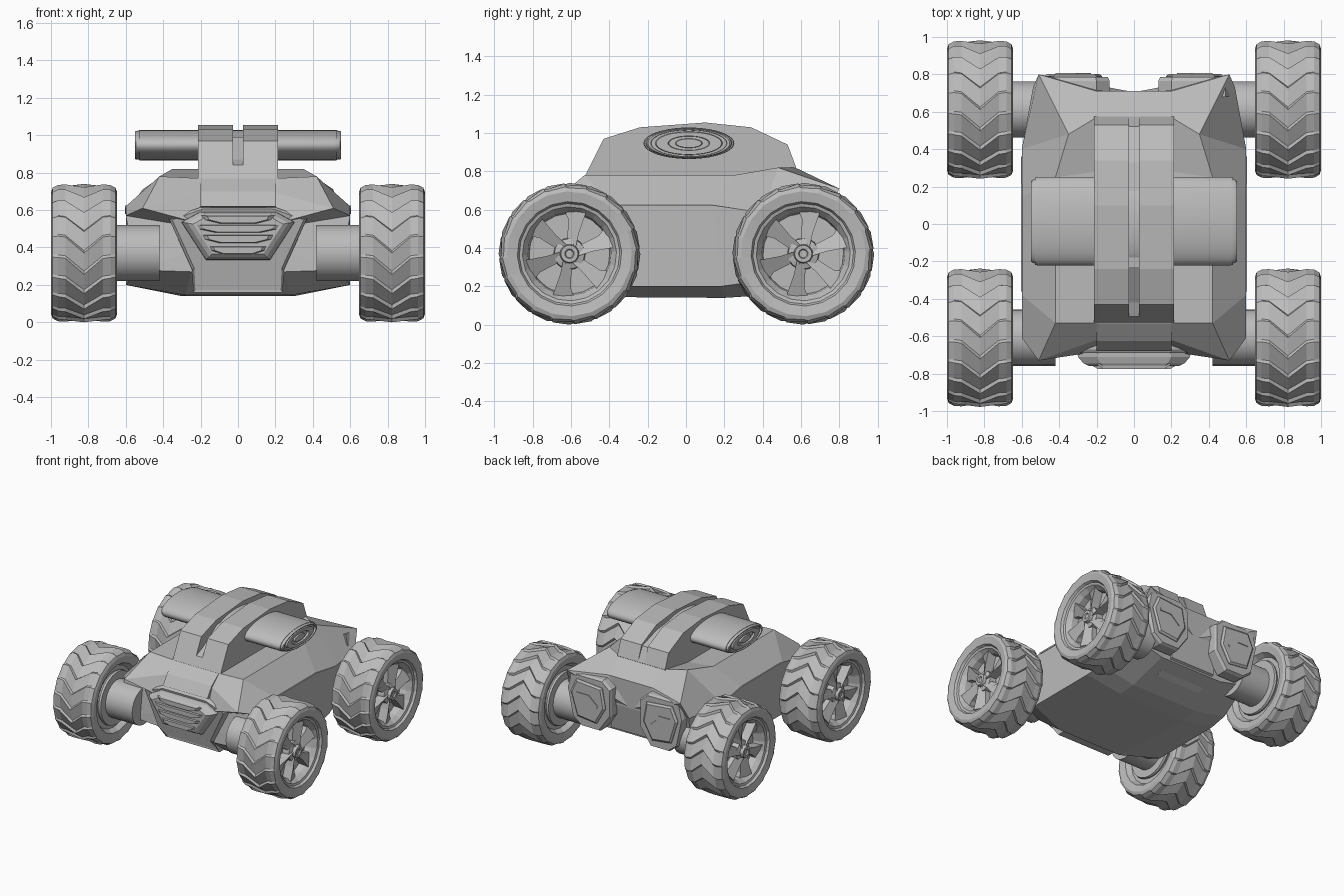
import bpy, bmesh, math

cube = bpy.data.objects.get("Cube")
if cube:
    bpy.data.objects.remove(cube, do_unlink=True)

grey = bpy.data.materials.new("plain grey")
grey.use_nodes = True
grey.diffuse_color = (0.5, 0.5, 0.5, 1)
bsdf = next(n for n in grey.node_tree.nodes if n.type == 'BSDF_PRINCIPLED')
bsdf.inputs["Base Color"].default_value = (0.5, 0.5, 0.5, 1)


def loft(name, rings, poke=False, smooth=False):
    """Skin a list of equal-length point rings and close both ends."""
    bm = bmesh.new()
    rows = [[bm.verts.new(p) for p in ring] for ring in rings]
    n = len(rows[0])
    for a, b in zip(rows, rows[1:]):
        for i in range(n):
            j = (i + 1) % n
            bm.faces.new((a[i], a[j], b[j], b[i]))
    caps = [bm.faces.new(rows[0]), bm.faces.new(rows[-1])]
    if poke:
        bmesh.ops.poke(bm, faces=caps)
    bmesh.ops.recalc_face_normals(bm, faces=bm.faces[:])
    mesh = bpy.data.meshes.new(name)
    bm.to_mesh(mesh)
    bm.free()
    mesh.materials.append(grey)
    ob = bpy.data.objects.new(name, mesh)
    bpy.context.scene.collection.objects.link(ob)
    if smooth:
        bpy.ops.object.select_all(action='DESELECT')
        ob.select_set(True)
        bpy.context.view_layer.objects.active = ob
        bpy.ops.object.shade_smooth_by_angle(angle=math.radians(30))
    return ob


def plate(name, pts, steps):
    """Extrude an (x, z) outline along y; steps are (y, scale) pairs."""
    cx = sum(p[0] for p in pts) / len(pts)
    cz = sum(p[1] for p in pts) / len(pts)
    return loft(name, [[(cx + (x - cx) * k, y, cz + (z - cz) * k) for x, z in pts]
                       for y, k in steps])


def mirrored(half):
    return half + [(-x, z) for x, z in reversed(half)]


def slab(name, pts, x0, x1):
    """Extrude a (y, z) outline along x."""
    return loft(name, [[(x, y, z) for y, z in pts] for x in (x0, x1)])


def turned(name, centre, prof, seg=24, sy=1.0, sz=1.0, side=1):
    """Turn an (x, radius) profile about the x axis."""
    cx, cy, cz = centre
    return loft(name, [[(cx + side * x, cy + r * sy * math.cos(t), cz + r * sz * math.sin(t))
                        for t in [2 * math.pi * i / seg for i in range(seg)]]
                       for x, r in prof], smooth=True)


# Main hull: half sections running deck, shoulder, skirt, belly
hull = [
    [(.2, -.62, .69), (.51, -.73, .61), (.6, -.61, .57), (.54, -.65, .28), (.25, -.66, .27)],
    [(.2, -.53, .77), (.42, -.53, .78), (.6, -.38, .62), (.6, -.42, .2), (.28, -.5, .145)],
    [(.2, .28, .77), (.42, .25, .78), (.6, .14, .62), (.6, .18, .2), (.3, .2, .14)],
    [(.2, .57, .82), (.35, .48, .82), (.6, .4, .585), (.59, .33, .22), (.3, .35, .15)],
    [(.2, .71, .72), (.51, .8, .71), (.54, .73, .57), (.5, .67, .3), (.28, .65, .26)],
]
loft("hull", [s + [(-x, y, z) for x, y, z in reversed(s)] for s in hull], poke=True)

# Shoulder trim rails along the sides
for s, tag in ((1, "left"), (-1, "right")):
    slab(tag + "_shoulder_rail", [(-.36, .612), (.14, .612), (.36, .58),
                                  (.36, .59), (.14, .624), (-.36, .624)], s * .57, s * .604)

# Roof spine: two rails with a sunken core between them
spine = [(-.53, .77), (-.43, .97), (-.24, 1.03), (.1, 1.055), (.34, 1.03),
         (.53, .94), (.575, .82), (.5, .72), (-.5, .72)]
for s, tag in ((1, "left"), (-1, "right")):
    slab(tag + "_roof_rail", spine, s * .028, s * .215)
core = [(-.53, .72), (-.53, .77), (-.495, .84), (-.42, .87), (-.23, .99), (.1, 1.015),
        (.33, .99), (.52, .93), (.575, .82), (.5, .72)]
slab("roof_core", core, -.03, .03)

# Cross pod through the roof with grooved end caps
half = [(.515, 1), (.53, .98), (.53, .95), (.545, .93), (.55, .9), (.55, .84), (.535, .83),
        (.535, .74), (.55, .72), (.55, .46), (.535, .44), (.535, .3), (.548, .28), (.548, .02)]
turned("cross_pod", (0, .015, .947), [(-x, r) for x, r in reversed(half)] + half,
       seg=40, sy=.237, sz=.082)

# Nose panel with swept-back chin
panel = mirrored([(.2, .615), (.37, .555), (.245, .28), (.24, .16)])
nose = plate("nose_panel", panel, [(-.5, 1), (-.67, 1), (-.69, .95)])
for v in nose.data.vertices:
    if v.co.z < .22 and v.co.y < -.6:
        v.co.y = -.58
hood = [(-.48, .78), (-.535, .768), (-.625, .70), (-.68, .62), (-.5, .6)]
slab("hood_panel", hood, -.2, .2)

# Bulging grille with raised slats
plate("grille", mirrored([(.2, .59), (.3, .535), (.17, .335)]),
      [(-.64, 1.03), (-.71, 1), (-.745, .9), (-.76, .8)])
for i, (z, w) in enumerate([(.55, .2), (.5, .235), (.445, .2), (.385, .16)]):
    bar = mirrored([(w, z + .022), (w * .94, z - .002), (w * .55, z - .022)])
    plate(f"grille_slat_{i + 1}", bar, [(-.71, 1), (-.755, .97), (-.775, .82)])

# Tail: centre block plus lamp pods on each side
slab("tail_block", [(.5, .7), (.71, .72), (.71, .5), (.67, .28), (.5, .2)], -.2, .2)
for s, tag in ((1, "left"), (-1, "right")):
    pod = [(.13, .64), (.2, .7), (.49, .7), (.52, .57), (.47, .34), (.39, .28), (.23, .28), (.13, .42)]
    plate(tag + "_lamp_pod", [(s * x, z) for x, z in pod], [(.68, 1), (.765, 1), (.785, .95)])
    lamp = [(.2, .64), (.43, .66), (.48, .55), (.42, .36), (.25, .34), (.17, .48)]
    plate(tag + "_tail_lamp", [(s * x, z) for x, z in lamp], [(.76, 1), (.79, 1), (.802, .9)])
    mark = [(.23, .49), (.31, .56), (.42, .56), (.42, .54), (.32, .54), (.24, .47)]
    plate(tag + "_lamp_mark", [(s * x, z) for x, z in mark], [(.79, 1), (.808, 1)])

# Wheels
N = 20
STEP = 2 * math.pi / N
# columns across the tyre: x, tooth radius, gap radius, angular lag in teeth
COLS = [(-.09, .02, .02, -.8), (-.09, .17, .17, -.8), (-.13, .2, .2, -.8), (-.13, .245, .245, -.8),
        (-.168, .27, .27, -.8), (-.177, .325, .325, -.8), (-.168, .35, .344, -.8),
        (-.14, .365, .355, -.8), (-.1, .368, .353, -.75), (0, .37, .352, 0),
        (.1, .368, .353, -.75), (.14, .365, .355, -.8), (.168, .35, .344, -.8),
        (.177, .325, .325, -.8), (.168, .272, .272, -.8), (.15, .262, .262, -.8),
        (.145, .245, .245, -.8), (.11, .218, .218, -.8), (.06, .21, .21, -.8), (.06, .02, .02, -.8)]
BLADE = [(.05, -.5), (.12, -.2), (.23, -.16), (.23, .34), (.18, .26), (.12, .3), (.05, .5)]


def wheel(tag, s, cy):
    cx, cz = s * .823, .37
    rings = []
    for x, hi, lo, lag in COLS:
        ring = []
        for k in range(N):
            for r, f in ((hi, 0), (lo, .88)):
                t = (k + f + lag) * STEP
                ring.append((cx + s * x, cy + r * math.cos(t), cz + r * math.sin(t)))
        rings.append(ring)
    loft(tag + "_tyre", rings)
    # Swept spokes, each sloping from a raised leading edge
    for i in range(6):
        a0 = i * math.pi / 3 + .3
        pts = [(cy + r * math.cos(a0 + a), cz + r * math.sin(a0 + a), .135 if a < 0 else .1)
               for r, a in BLADE]
        loft(f"{tag}_spoke_{i + 1}", [[(cx + s * .05, y, z) for y, z, d in pts],
                                      [(cx + s * d, y, z) for y, z, d in pts]])
    turned(tag + "_hub", (cx, cy, cz), [(.04, .085), (.115, .08), (.125, .05), (.15, .045),
                                        (.15, .025), (.14, .02)], seg=16, side=s)
    # Axle housing and inner collar
    turned(tag + "_axle", (0, cy, cz), [(.42, .15), (.7, .15), (.74, .1)], side=s)
    turned(tag + "_collar", (0, cy, cz), [(.66, .21), (.675, .215), (.74, .18)], side=s)


for s, side in ((1, "left"), (-1, "right")):
    for y, end in ((-.608, "front"), (.612, "rear")):
        wheel(f"{end}_{side}", s, y)
